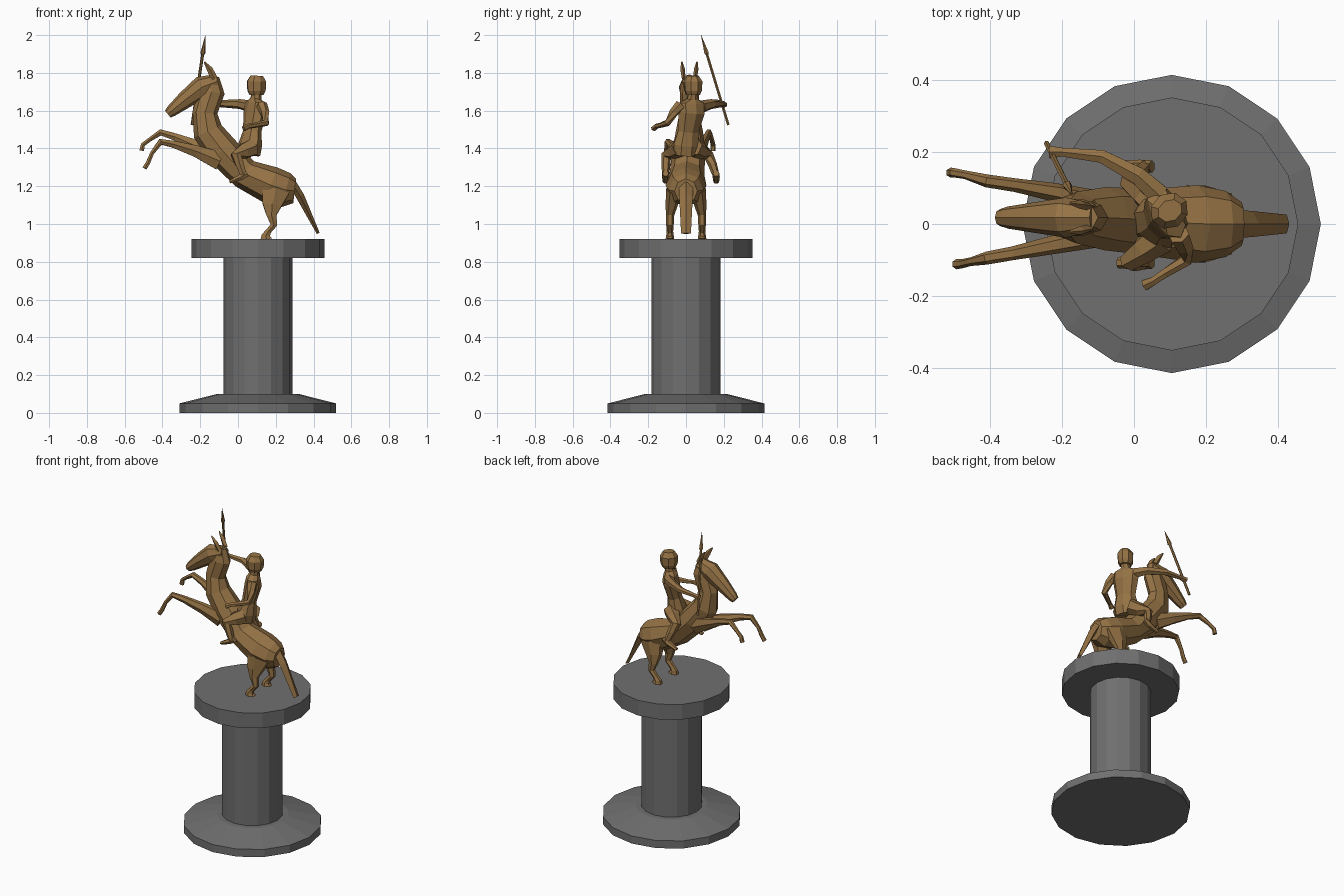
import bpy, bmesh, math
from mathutils import Vector


def material(name, rgb):
    m = bpy.data.materials.new(name)
    m.diffuse_color = (*rgb, 1)
    return m


BRONZE = material("bronze", (0.30, 0.17, 0.06))
STONE = material("stone", (0.16, 0.16, 0.16))


def tube(name, path, sides=6, side=(0, 1, 0), mat=BRONZE):
    """Loft along path points (x, y, z, half width along side, half depth)."""
    bm = bmesh.new()
    pts = [Vector(p[:3]) for p in path]
    rings = []
    for i, p in enumerate(path):
        t = (pts[min(i + 1, len(pts) - 1)] - pts[max(i - 1, 0)]).normalized()
        s = Vector(side)
        s = (s - t * s.dot(t)).normalized()
        u = t.cross(s)
        ring = []
        for k in range(sides):
            a = 2 * math.pi * k / sides
            ring.append(bm.verts.new(pts[i] + s * p[3] * math.cos(a) + u * p[4] * math.sin(a)))
        rings.append(ring)
    for a, b in zip(rings, rings[1:]):
        for k in range(sides):
            n = (k + 1) % sides
            bm.faces.new((a[k], a[n], b[n], b[k]))
    bm.faces.new(rings[0][::-1])
    bm.faces.new(rings[-1])
    bmesh.ops.recalc_face_normals(bm, faces=bm.faces)
    me = bpy.data.meshes.new(name)
    bm.to_mesh(me)
    bm.free()
    me.materials.append(mat)
    ob = bpy.data.objects.new(name, me)
    bpy.context.collection.objects.link(ob)
    return ob


# Pedestal: (radius, height) profile
profile = [(.415, 0), (.415, .05), (.217, .10), (.183, .10), (.183, .82), (.352, .82), (.352, .92)]
tube("pedestal", [(.105, 0, z, r, r) for r, z in profile], 16, (1, 0, 0), STONE)

# Horse body and neck
tube("horse_body", [
    (.300, 0, 1.175, .060, .065),
    (.255, 0, 1.180, .092, .092),
    (.175, 0, 1.205, .108, .100),
    (.037, .005, 1.265, .092, .082),
    (-.080, .015, 1.385, .088, .088),
    (-.160, .018, 1.490, .072, .080),
    (-.175, .018, 1.590, .052, .066),
    (-.140, .018, 1.700, .050, .070),
    (-.145, .018, 1.775, .036, .045)], 8)

# Horse head
tube("horse_head", [
    (-.110, .018, 1.755, .038, .040),
    (-.190, .018, 1.725, .056, .060),
    (-.280, .018, 1.657, .042, .046),
    (-.350, .018, 1.600, .031, .032),
    (-.372, .018, 1.582, .024, .024)], 8)

# Ears
for s, label in ((1, "left"), (-1, "right")):
    y = .018
    tube(f"ear_{label}", [
        (-.125, y + s * .030, 1.770, .010, .018),
        (-.150, y + s * .036, 1.820, .012, .016),
        (-.178, y + s * .040, 1.858, .004, .004)], 4)

# Tail
tube("tail", [
    (.275, 0, 1.235, .040, .022),
    (.330, 0, 1.145, .036, .022),
    (.425, 0, .950, .026, .008)], 4)

# Hind legs
for s, label in ((1, "left"), (-1, "right")):
    tube(f"hind_leg_{label}", [
        (.200, s * .062, 1.180, .045, .085),
        (.180, s * .076, 1.100, .032, .058),
        (.178, s * .085, 1.045, .022, .030),
        (.190, s * .085, .995, .020, .020),
        (.160, s * .085, .960, .017, .017),
        (.148, s * .085, .940, .020, .026),
        (.150, s * .085, .920, .023, .036)], 6)

# Raised front legs
tube("front_leg_left", [
    (-.110, .060, 1.360, .035, .055),
    (-.220, .088, 1.412, .026, .038),
    (-.330, .108, 1.460, .019, .022),
    (-.410, .120, 1.485, .018, .018),
    (-.470, .137, 1.445, .012, .012),
    (-.503, .143, 1.420, .013, .013),
    (-.510, .143, 1.388, .014, .014)], 6)
tube("front_leg_right", [
    (-.100, -.030, 1.335, .035, .055),
    (-.220, -.057, 1.385, .026, .036),
    (-.340, -.082, 1.422, .019, .022),
    (-.410, -.095, 1.435, .018, .018),
    (-.455, -.105, 1.375, .012, .012),
    (-.476, -.110, 1.325, .013, .013),
    (-.495, -.112, 1.295, .014, .014)], 6)

# Rider, turned to the left at the shoulders
TURN = (.5, -.87, 0)
tube("rider_torso", [
    (.055, .000, 1.370, .075, .060),
    (.065, .003, 1.420, .078, .058),
    (.075, .012, 1.490, .062, .044),
    (.090, .030, 1.590, .080, .052),
    (.090, .032, 1.640, .080, .042),
    (.094, .035, 1.662, .032, .030),
    (.100, .037, 1.700, .026, .026)], 8, TURN)
tube("rider_head", [
    (.098, .037, 1.682, .036, .040),
    (.098, .037, 1.705, .047, .052),
    (.098, .037, 1.755, .050, .055),
    (.100, .037, 1.785, .030, .036)], 8, TURN)

# Rider arms
tube("rider_arm_left", [
    (.070, .080, 1.620, .034, .034),
    (.010, .135, 1.635, .026, .028),
    (-.090, .188, 1.637, .019, .021),
    (-.200, .200, 1.635, .014, .014),
    (-.235, .200, 1.632, .018, .020)], 6, (0, 0, 1))
tube("rider_arm_right", [
    (.125, -.030, 1.630, .030, .030),
    (.142, -.065, 1.590, .025, .025),
    (.148, -.098, 1.535, .019, .019),
    (.085, -.138, 1.522, .014, .014),
    (.055, -.158, 1.518, .013, .013),
    (.030, -.170, 1.505, .015, .017)], 6, (0, 0, 1))

# Rider legs and feet: y positions of hip, knee, ankle per side
for label, hip, knee, ankle in (("left", .045, .120, .160), ("right", -.035, -.105, -.108)):
    tube(f"rider_leg_{label}", [
        (.075, hip, 1.405, .050, .050),
        (.030, (hip + knee) / 2, 1.385, .040, .044),
        (-.010, knee, 1.362, .028, .032),
        (.010, (knee + ankle) / 2, 1.315, .024, .025),
        (.030, ankle, 1.255, .018, .018)], 6)
    tube(f"rider_foot_{label}", [
        (.050, ankle, 1.268, .017, .018),
        (.015, ankle, 1.248, .019, .018),
        (-.045, ankle, 1.222, .015, .009)], 6)

# Spear
butt, tip = Vector((-.243, .224, 1.525)), Vector((-.172, .080, 2.0))
tube("spear", [(*butt.lerp(tip, f), r, r) for f, r in
               ((0, .008), (.78, .008), (.80, .013), (1, .001))], 6, (1, 0, 0))
